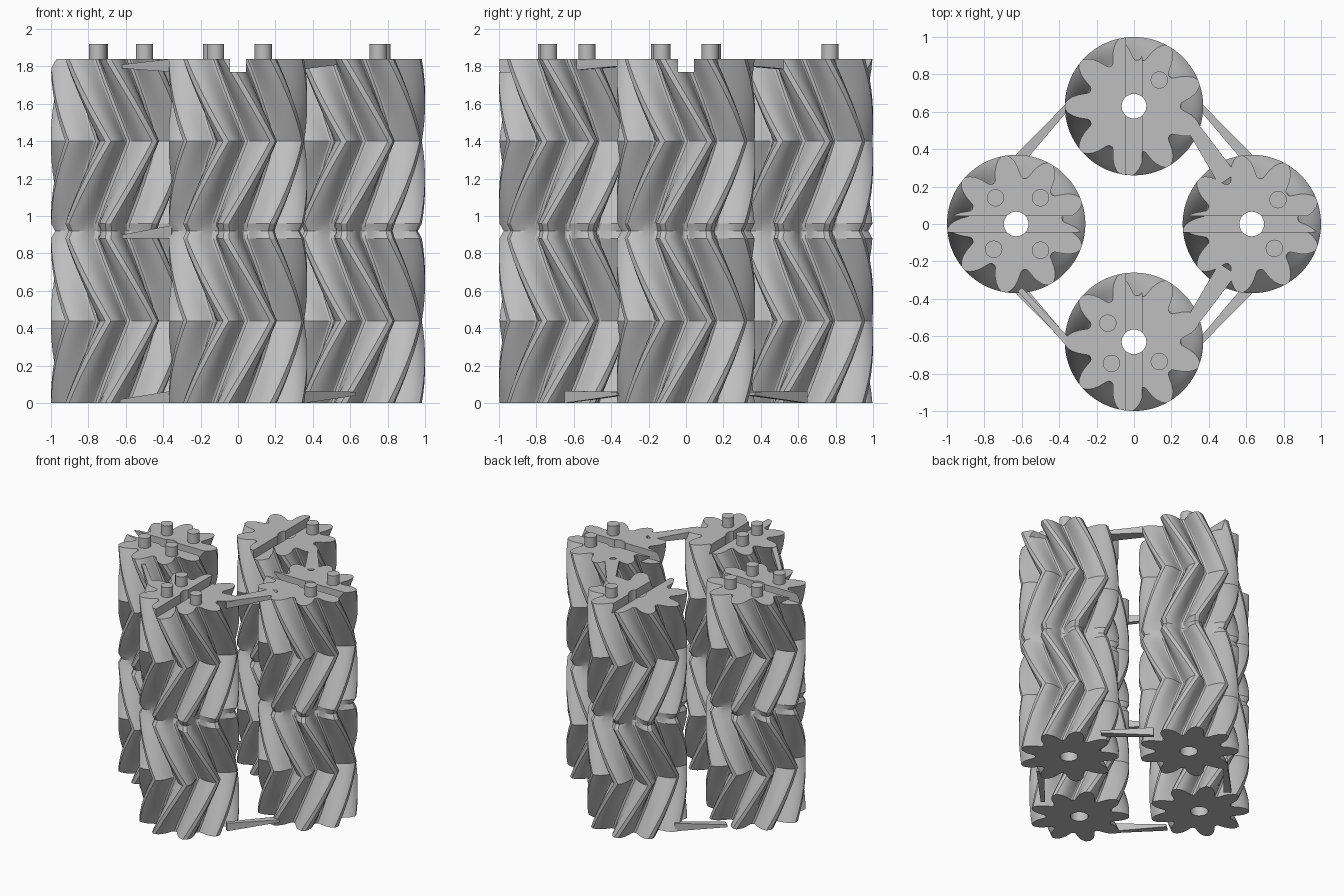
import bpy, bmesh, math
from mathutils import Vector

if "Cube" in bpy.data.objects:
    bpy.data.objects.remove(bpy.data.objects["Cube"], do_unlink=True)

TEETH, TWIST, OFFSET = 9, math.radians(40), 0.63
HALF, GAP, TOP = 0.44, 0.08, 1.84
# half tooth outline: (fraction of pitch, radius)
FLANK = [(0.06, 0.37), (0.14, 0.355), (0.22, 0.332), (0.29, 0.304), (0.35, 0.275), (0.4, 0.255), (0.45, 0.248)]

grey = bpy.data.materials.new("plain grey")
grey.use_nodes = True
grey.diffuse_color = (0.52, 0.52, 0.52, 1)
grey.node_tree.nodes["Principled BSDF"].inputs["Base Color"].default_value = grey.diffuse_color


def add_object(name, bm):
    bmesh.ops.recalc_face_normals(bm, faces=bm.faces[:])
    mesh = bpy.data.meshes.new(name)
    bm.to_mesh(mesh)
    bm.free()
    obj = bpy.data.objects.new(name, mesh)
    bpy.context.collection.objects.link(obj)
    mesh.materials.append(grey)
    return obj


def cylinder(name, x, y, z0, z1, r):
    bm = bmesh.new()
    bmesh.ops.create_cone(bm, cap_ends=True, segments=32, radius1=r, radius2=r, depth=z1 - z0)
    bmesh.ops.translate(bm, verts=bm.verts[:], vec=(x, y, (z0 + z1) / 2))
    return add_object(name, bm)


def smooth(obj):
    bpy.ops.object.select_all(action='DESELECT')
    obj.select_set(True)
    bpy.context.view_layer.objects.active = obj
    bpy.ops.object.shade_smooth_by_angle(angle=math.radians(22))


def cut(obj, cutter):
    cutter.hide_render = True
    mod = obj.modifiers.new("cut", 'BOOLEAN')
    mod.operation, mod.solver, mod.object = 'DIFFERENCE', 'EXACT', cutter
    bpy.context.view_layer.objects.active = obj
    bpy.ops.object.modifier_apply(modifier=mod.name)
    bpy.data.objects.remove(cutter, do_unlink=True)


# tooth rings, turned back and forth up the column
outline = [(-f, r) for f, r in reversed(FLANK)] + FLANK
levels = []
for base in (0, 2 * HALF + GAP):
    for i in range(17):
        levels.append((base + HALF * i / 8, TWIST * (1 - abs(i - 8) / 8), 1))
    if base == 0:
        levels.append((2 * HALF + GAP / 2, 0, 0.94))


def column(name, x, y, slot_size):
    bm = bmesh.new()
    rings = []
    for z, turn, scale in levels:
        ring = []
        for t in range(TEETH):
            for f, r in outline:
                a = math.pi + turn + (t + f) * math.tau / TEETH
                ring.append(bm.verts.new((x + scale * r * math.cos(a), y + scale * r * math.sin(a), z)))
        rings.append(ring)
    for low, high in zip(rings, rings[1:]):
        for i in range(len(low)):
            j = (i + 1) % len(low)
            bm.faces.new((low[i], low[j], high[j], high[i]))
    bm.faces.new(rings[0])
    bm.faces.new(rings[-1])
    obj = add_object(name, bm)
    # bore and top slot
    cut(obj, cylinder("bore_cutter", x, y, -0.1, 2, 0.066))
    bm = bmesh.new()
    bmesh.ops.create_cube(bm, size=1)
    bmesh.ops.scale(bm, verts=bm.verts[:], vec=(*slot_size, 0.14))
    bmesh.ops.translate(bm, verts=bm.verts[:], vec=(x, y, TOP))
    cut(obj, add_object("slot_cutter", bm))
    smooth(obj)


def bridge(name, a, b, wide_a, wide_b, span_a, span_b):
    """Thin tapered web joining two neighbouring columns; spans are (bottom, top) heights."""
    a, b = Vector(a), Vector(b)
    side = Vector((a.y - b.y, b.x - a.x)).normalized() / 2
    bm = bmesh.new()
    rows = []
    for za, zb in zip(span_a, span_b):
        corners = ((a - side * wide_a, za), (a + side * wide_a, za), (b + side * wide_b, zb), (b - side * wide_b, zb))
        rows.append([bm.verts.new((p.x, p.y, z)) for p, z in corners])
    bm.faces.new(rows[0])
    bm.faces.new(rows[1])
    for i in range(4):
        j = (i + 1) % 4
        bm.faces.new((rows[0][i], rows[0][j], rows[1][j], rows[1][i]))
    add_object(name, bm)


# four herringbone columns
column("left_column", OFFSET, 0, (0.9, 0.088))
column("right_column", -OFFSET, 0, (0.9, 0.088))
column("front_column", 0, -OFFSET, (0.088, 0.9))
column("back_column", 0, OFFSET, (0.088, 0.9))

# locating pegs
pegs = [(-0.74, 0.14), (-0.5, 0.14), (-0.75, -0.135), (-0.5, -0.14), (0.77, 0.13), (0.75, -0.13),
        (-0.14, -0.53), (-0.12, -0.745), (0.135, -0.735), (0.135, 0.77)]
for x, y in pegs:
    smooth(cylinder("peg", x, y, TOP - 0.04, 1.92, 0.046))

# wedge webs between the columns at the base, middle and top
for sx, sy, place in ((1, 1, "back_left"), (-1, 1, "back_right"), (1, -1, "front_left"), (-1, -1, "front_right")):
    side_end, mid_end = (sx * 0.61, sy * 0.35), (sx * 0.345, sy * 0.64)
    tip = 0.04 if sx > 0 else 0
    bridge("base_web_" + place, side_end, mid_end, 0.06, 0.03, (tip, tip + 0.02), (0, 0.065))
    if sx > 0:
        bridge("top_web_" + place, (0.5, sy * 0.24), (0.28, sy * 0.57), 0.11, 0.06, (TOP - 0.03, TOP), (TOP - 0.06, TOP))
    elif sy < 0:
        bridge("top_web_" + place, side_end, mid_end, 0.03, 0.04, (TOP - 0.05, TOP - 0.03), (TOP - 0.07, TOP))
        bridge("middle_web_" + place, side_end, mid_end, 0.03, 0.03, (0.88, 0.9), (0.88, 0.95))
